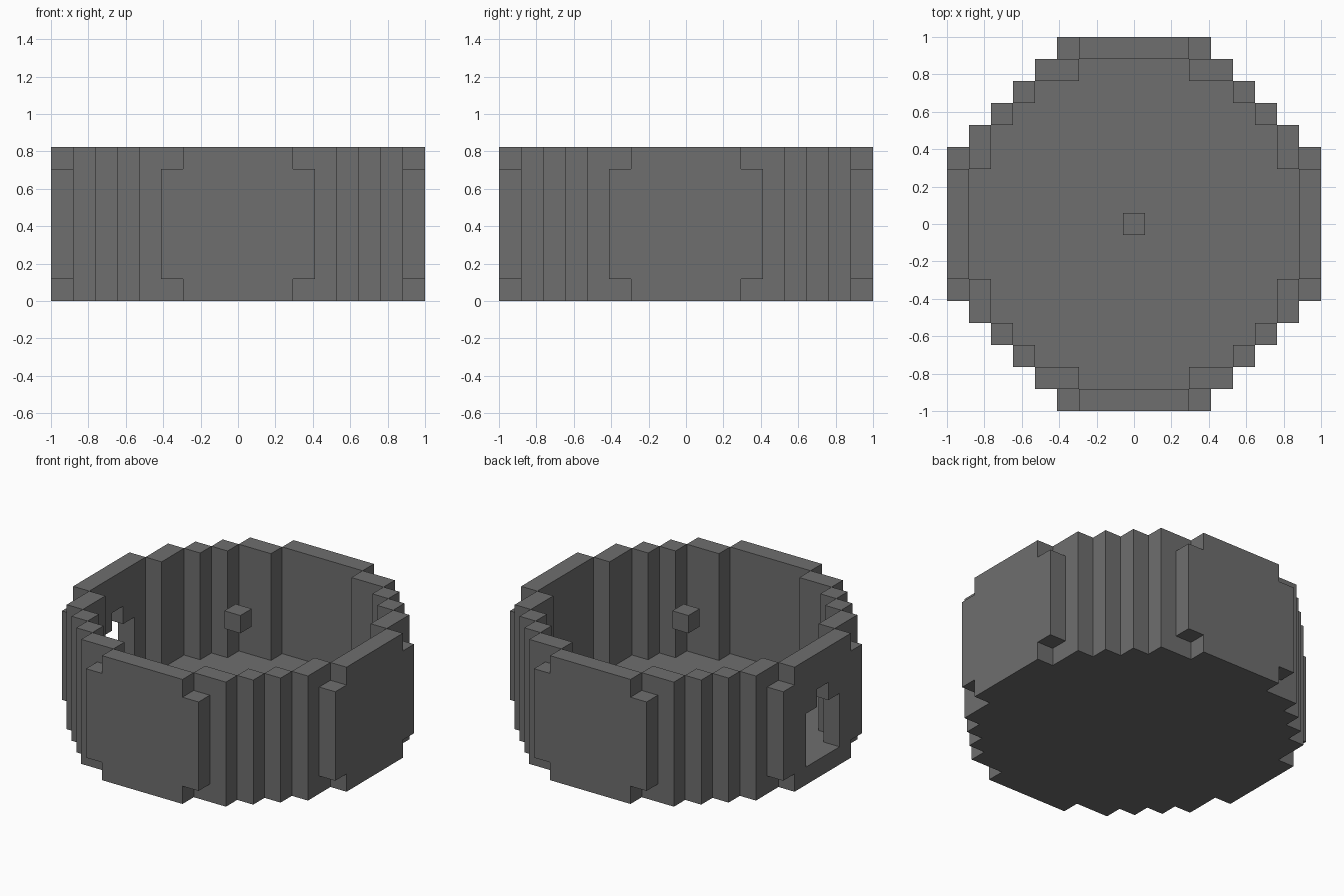
import bpy, bmesh, math
from mathutils import Vector

cube = bpy.data.objects.get("Cube")
if cube:
    bpy.data.objects.remove(cube, do_unlink=True)

CELL = 2 / 17          # seventeen blocks across
TOP = 7                # seven blocks tall
SPAN = range(-8, 9)
OUTER = [8, 8, 8, 7, 7, 6, 5, 4, 2]    # reach of each row of the stepped disc
INNER = [7, 7, 7, 6, 6, 5, 4, 2, -1]   # reach of the hollow in each row

stone = bpy.data.materials.new("dark grey stone")
stone.use_nodes = True
grey = (0.157, 0.157, 0.157, 1)
stone.diffuse_color = grey
stone.node_tree.nodes["Principled BSDF"].inputs["Base Color"].default_value = grey


def disc(reach):
    return {(x, y) for x in SPAN for y in SPAN if abs(x) <= reach[abs(y)]}


# Floor: a full stepped disc, one block thick
floor = {(x, y, 0) for x, y in disc(OUTER)}

# Wall: the rim of the disc, with the four flat sides widened between top and bottom
rim = disc(OUTER) - disc(INNER)
wall = {(x, y, z) for x, y in rim for z in range(1, TOP)}
for z in range(1, TOP - 1):
    for a in (-8, 8):
        for b in (-3, 3):
            wall |= {(a, b, z), (b, a, z)}

# Doorway: three wide, taller in the middle, on the right side
wall -= {(-8, y, z) for y in (-1, 0, 1) for z in range(1, 5 if y == 0 else 4)}

parts = {"floor": floor, "wall": wall, "centre_block": {(0, 0, TOP - 1)}}
solid = set().union(*parts.values())


def build(name, cells):
    """Skin the blocks with their exposed faces, then merge the flat areas."""
    bm = bmesh.new()
    for cell in cells:
        centre = Vector(cell) + Vector((0, 0, 0.5))
        for axis in range(3):
            for sign in (-1, 1):
                n = Vector((0, 0, 0))
                n[axis] = sign
                if tuple(int(c + d) for c, d in zip(cell, n)) in solid:
                    continue
                u = Vector((0, 0, 0))
                u[(axis + 1) % 3] = 0.5
                v = n.cross(u)
                mid = centre + n / 2
                corners = (mid - u - v, mid + u - v, mid + u + v, mid - u + v)
                bm.faces.new([bm.verts.new(p * CELL) for p in corners])
    bmesh.ops.remove_doubles(bm, verts=bm.verts, dist=0.001)
    bmesh.ops.dissolve_limit(bm, angle_limit=math.radians(1),
                             verts=bm.verts, edges=bm.edges)
    mesh = bpy.data.meshes.new(name)
    bm.to_mesh(mesh)
    bm.free()
    mesh.materials.append(stone)
    bpy.context.collection.objects.link(bpy.data.objects.new(name, mesh))


for name, cells in parts.items():
    build(name, cells)
